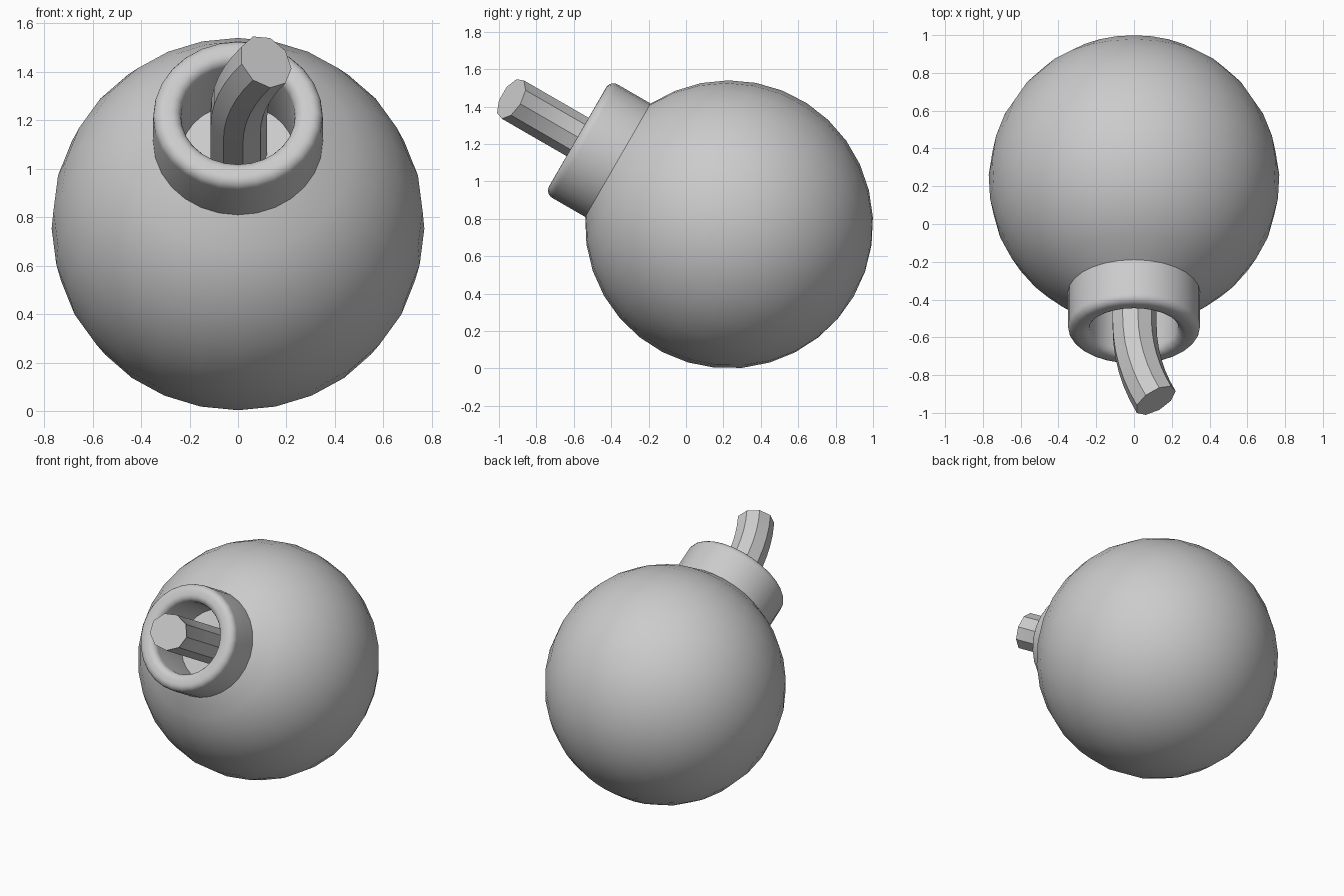
import bpy, bmesh
from math import sin, cos, pi, radians, asin
from mathutils import Matrix, Vector

if "Cube" in bpy.data.objects:
    bpy.data.objects.remove(bpy.data.objects["Cube"])

grey = bpy.data.materials.new("plain grey")
grey.use_nodes = True
colour = (0.6, 0.6, 0.6, 1)
grey.diffuse_color = colour
grey.node_tree.nodes["Principled BSDF"].inputs["Base Color"].default_value = colour

# Local z runs from the ball centre out through the neck, tilted to the front
R, NECK, HOLE, LIP, FLOOR = 0.77, 0.35, 0.235, 0.935, 0.58
FRAME = Matrix.Translation((0, 0.23, R)) @ Matrix.Rotation(radians(60), 4, 'X')


def skin(name, rings, closed_start, closed_end, angle):
    """Bridge equal rings of points into a tube, with optional end caps."""
    bm = bmesh.new()
    loops = [[bm.verts.new(p) for p in ring] for ring in rings]
    n = len(loops[0])
    for a, b in zip(loops, loops[1:]):
        for i in range(n):
            j = (i + 1) % n
            bm.faces.new((a[i], a[j], b[j], b[i]))
    if closed_start:
        bm.faces.new(loops[0][::-1])
    if closed_end:
        bm.faces.new(loops[-1])
    bmesh.ops.remove_doubles(bm, verts=bm.verts, dist=0.0001)
    bmesh.ops.recalc_face_normals(bm, faces=bm.faces)
    mesh = bpy.data.meshes.new(name)
    bm.to_mesh(mesh)
    bm.free()
    mesh.materials.append(grey)
    obj = bpy.data.objects.new(name, mesh)
    bpy.context.collection.objects.link(obj)
    obj.matrix_world = FRAME
    bpy.ops.object.select_all(action='DESELECT')
    obj.select_set(True)
    bpy.context.view_layer.objects.active = obj
    bpy.ops.object.shade_smooth_by_angle(angle=radians(angle))
    return obj


def lathe(name, profile, n, closed_end, angle=35):
    turns = [2 * pi * i / n for i in range(n)]
    rings = [[Vector((r * cos(t), r * sin(t), z)) for t in turns] for r, z in profile]
    return skin(name, rings, False, closed_end, angle)


# Round body, open under the neck
start = asin(NECK / R)
arc = [start + (pi - start) * k / 14 for k in range(15)]
lathe("ball_body", [(R * sin(a), R * cos(a)) for a in arc], 28, False)

# Neck collar with a rounded lip and a flat sunken floor
b = 0.045
profile = [(NECK, R * cos(start))]
for centre, first in ((NECK - b, 0), (HOLE + b, pi / 2)):
    for k in range(6):
        a = first + k * pi / 10
        profile.append((centre + b * cos(a), LIP - b + b * sin(a)))
profile.append((HOLE, FLOOR))
lathe("neck_collar", profile, 28, True)

# Fuse: straight out of the neck, then bending to the left
BEND, ARC_R, ROOT, TURN, SIDES = radians(28), 0.98, 0.12, 0.884, 9
stations = [(0, FLOOR - 0.01, 0)]
for k in range(7):
    t = BEND * k / 6
    stations.append((ARC_R * (1 - cos(t)), TURN + ARC_R * sin(t), t))
rings = []
for x, z, t in stations:
    place = Matrix.Translation((x, 0, z)) @ Matrix.Rotation(t, 4, 'Y')
    rings.append([place @ Vector((ROOT * cos(a), ROOT * sin(a), 0))
                  for a in (2 * pi * i / SIDES for i in range(SIDES))])
skin("fuse", rings, True, True, 30)
